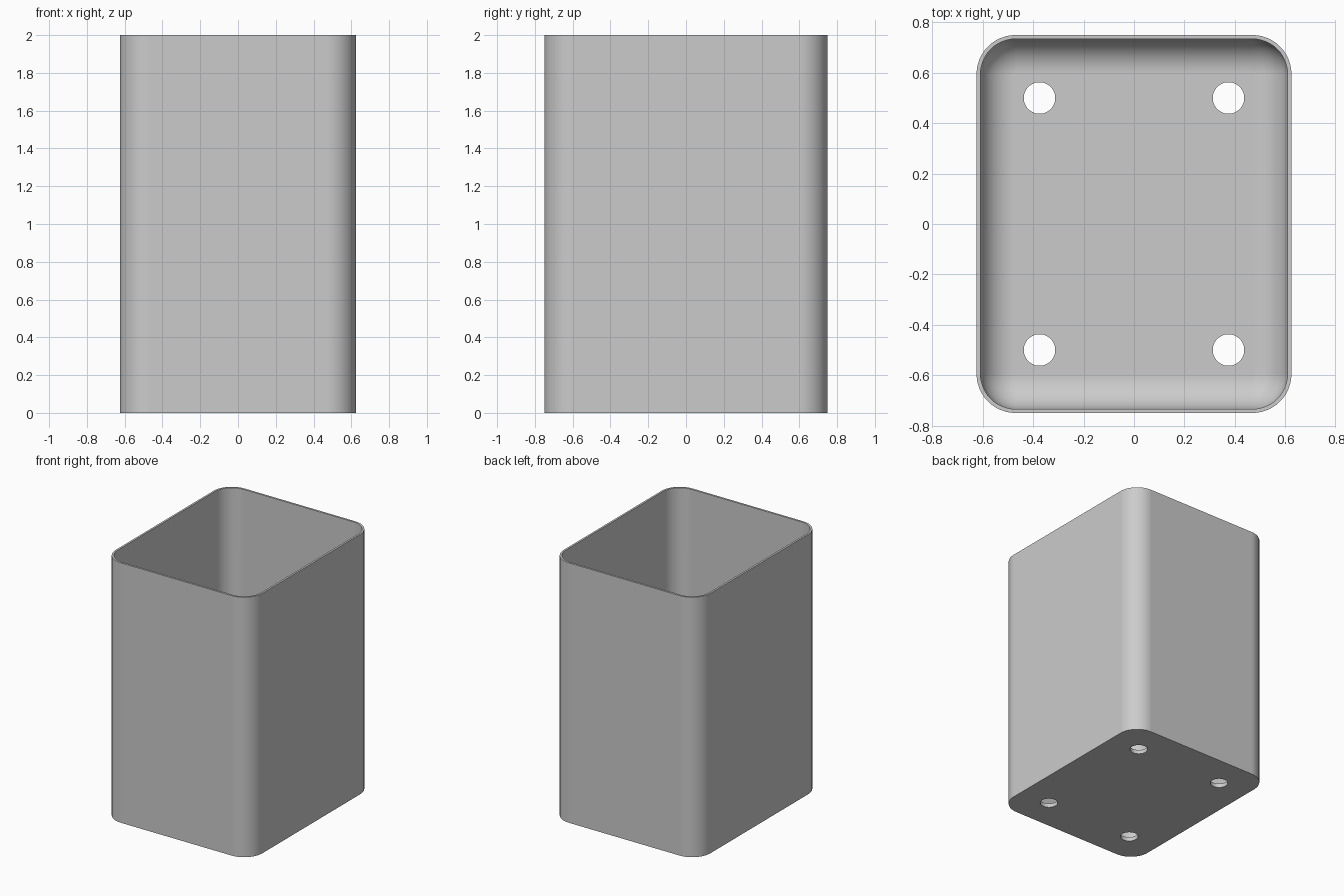
import bpy, bmesh
from math import cos, sin, pi, radians

cube = bpy.data.objects.get("Cube")
if cube:
    bpy.data.objects.remove(cube, do_unlink=True)

HALF_X, HALF_Y, HEIGHT = 0.625, 0.75, 2.0
WALL, FLOOR = 0.0156, 0.031
CORNER, FILLET = 0.156, 0.135
SEGMENTS = 12

grey = bpy.data.materials.new("light_grey")
grey.use_nodes = True
colour = (0.6, 0.6, 0.6, 1)
grey.diffuse_color = colour
grey.node_tree.nodes["Principled BSDF"].inputs["Base Color"].default_value = colour


def ring(bm, inset, z):
    """Rounded rectangle of vertices, inset from the outer wall."""
    r = CORNER - inset
    verts = []
    for q, (sx, sy) in enumerate([(1, 1), (-1, 1), (-1, -1), (1, -1)]):
        for i in range(SEGMENTS + 1):
            a = (q + i / SEGMENTS) * pi / 2
            verts.append(bm.verts.new((sx * (HALF_X - CORNER) + r * cos(a),
                                       sy * (HALF_Y - CORNER) + r * sin(a), z)))
    return verts


# Container: outer wall, rim, inner wall and filleted floor
profile = [(0, 0), (0, HEIGHT), (WALL, HEIGHT)]
for i in range(SEGMENTS + 1):
    a = i / SEGMENTS * pi / 2
    profile.append((WALL + FILLET * (1 - cos(a)), FLOOR + FILLET * (1 - sin(a))))

bm = bmesh.new()
rings = [ring(bm, inset, z) for inset, z in profile]
for low, high in zip(rings, rings[1:]):
    for i in range(len(low)):
        j = (i + 1) % len(low)
        bm.faces.new((low[i], low[j], high[j], high[i]))
bm.faces.new(rings[0][::-1])
bm.faces.new(rings[-1])
bmesh.ops.recalc_face_normals(bm, faces=bm.faces)
mesh = bpy.data.meshes.new("container")
bm.to_mesh(mesh)
bm.free()
mesh.materials.append(grey)
container = bpy.data.objects.new("container", mesh)
bpy.context.collection.objects.link(container)

# Four drain holes through the floor
bm = bmesh.new()
for sx in (-1, 1):
    for sy in (-1, 1):
        made = bmesh.ops.create_cone(bm, cap_ends=True, segments=48, radius1=0.0625,
                                     radius2=0.0625, depth=0.2)
        bmesh.ops.translate(bm, verts=made["verts"], vec=(sx * 0.375, sy * 0.5, 0))
cut_mesh = bpy.data.meshes.new("drain_hole_cutter")
bm.to_mesh(cut_mesh)
bm.free()
cut_mesh.materials.append(grey)
cutter = bpy.data.objects.new("drain_hole_cutter", cut_mesh)
cutter.hide_render = True
bpy.context.collection.objects.link(cutter)

holes = container.modifiers.new("drain_holes", "BOOLEAN")
holes.operation = "DIFFERENCE"
holes.solver = "EXACT"
holes.object = cutter
bpy.ops.object.select_all(action="DESELECT")
container.select_set(True)
bpy.context.view_layer.objects.active = container
bpy.ops.object.modifier_apply(modifier=holes.name)
bpy.data.objects.remove(cutter, do_unlink=True)

# Smooth curves, crisp rim and hole edges, flat panels
bpy.ops.object.shade_smooth_by_angle(angle=radians(35))
weighted = container.modifiers.new("flat_panels", "WEIGHTED_NORMAL")
weighted.keep_sharp = True
